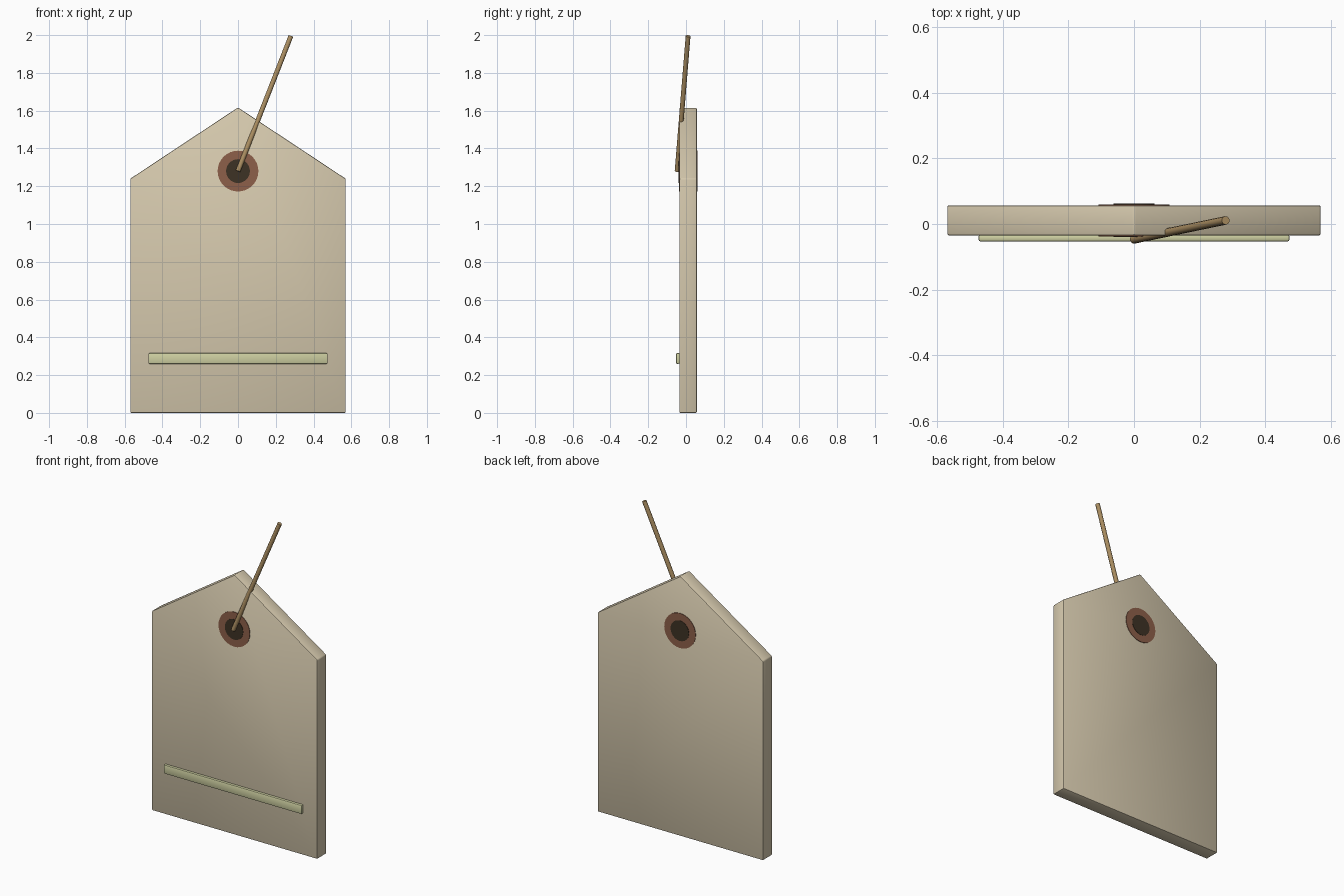
import bpy, bmesh, math
from mathutils import Vector, Matrix

if "Cube" in bpy.data.objects:
    bpy.data.objects.remove(bpy.data.objects["Cube"])


def material(name, rgb):
    m = bpy.data.materials.new(name)
    m.diffuse_color = (*rgb, 1.0)
    m.use_nodes = True
    m.node_tree.nodes["Principled BSDF"].inputs["Base Color"].default_value = m.diffuse_color
    return m


CARD = material("cream card", (0.67, 0.585, 0.42))
COPPER = material("copper brown", (0.27, 0.117, 0.068))
DARK = material("dark hole", (0.047, 0.032, 0.018))
TWINE = material("tan twine", (0.42, 0.28, 0.125))
STRIPE = material("pale green", (0.62, 0.63, 0.36))


def finish(bm, name, mat):
    bmesh.ops.recalc_face_normals(bm, faces=bm.faces)
    me = bpy.data.meshes.new(name)
    bm.to_mesh(me)
    bm.free()
    me.materials.append(mat)
    ob = bpy.data.objects.new(name, me)
    bpy.context.collection.objects.link(ob)
    bpy.ops.object.select_all(action='DESELECT')
    ob.select_set(True)
    bpy.context.view_layer.objects.active = ob
    bpy.ops.object.shade_smooth_by_angle(angle=math.radians(35))
    return ob


def plate(name, outline, y0, y1, bevel, mat):
    """Extrude an x-z outline from y0 to y1 and round its edges."""
    bm = bmesh.new()
    face = bm.faces.new([bm.verts.new((x, y0, z)) for x, z in outline])
    ext = bmesh.ops.extrude_face_region(bm, geom=[face])
    verts = [v for v in ext["geom"] if isinstance(v, bmesh.types.BMVert)]
    bmesh.ops.translate(bm, verts=verts, vec=(0, y1 - y0, 0))
    bmesh.ops.recalc_face_normals(bm, faces=bm.faces)
    bmesh.ops.bevel(bm, geom=bm.edges[:], offset=bevel, segments=2,
                    profile=0.5, affect='EDGES', clamp_overlap=True)
    return finish(bm, name, mat)


def rod(name, a, b, radius, sides, mat):
    """Cylinder running between two points."""
    a, b = Vector(a), Vector(b)
    d = b - a
    mtx = Matrix.Translation((a + b) / 2) @ d.to_track_quat('Z', 'Y').to_matrix().to_4x4()
    bm = bmesh.new()
    bmesh.ops.create_cone(bm, cap_ends=True, segments=sides, radius1=radius,
                          radius2=radius, depth=d.length, matrix=mtx)
    return finish(bm, name, mat)


# Card body with pointed top
W = 0.57
plate("tag_body", [(-W, 0), (W, 0), (W, 1.24), (0, 1.617), (-W, 1.24)],
      -0.035, 0.057, 0.006, CARD)

# Raised stripe near the bottom of the front
plate("stripe", [(-0.475, 0.26), (0.475, 0.26), (0.475, 0.316), (-0.475, 0.316)],
      -0.053, -0.033, 0.006, STRIPE)

# Eyelet reinforcement and dark hole, visible on both sides
HZ = 1.28
rod("eyelet_ring", (0, -0.038, HZ), (0, 0.060, HZ), 0.108, 32, COPPER)
rod("eyelet_hole", (0, -0.040, HZ), (0, 0.062, HZ), 0.063, 32, DARK)

# Twine leaning out of the eyelet
rod("twine", (0, -0.047, HZ), (0.28, 0.011, 1.995), 0.013, 12, TWINE)
